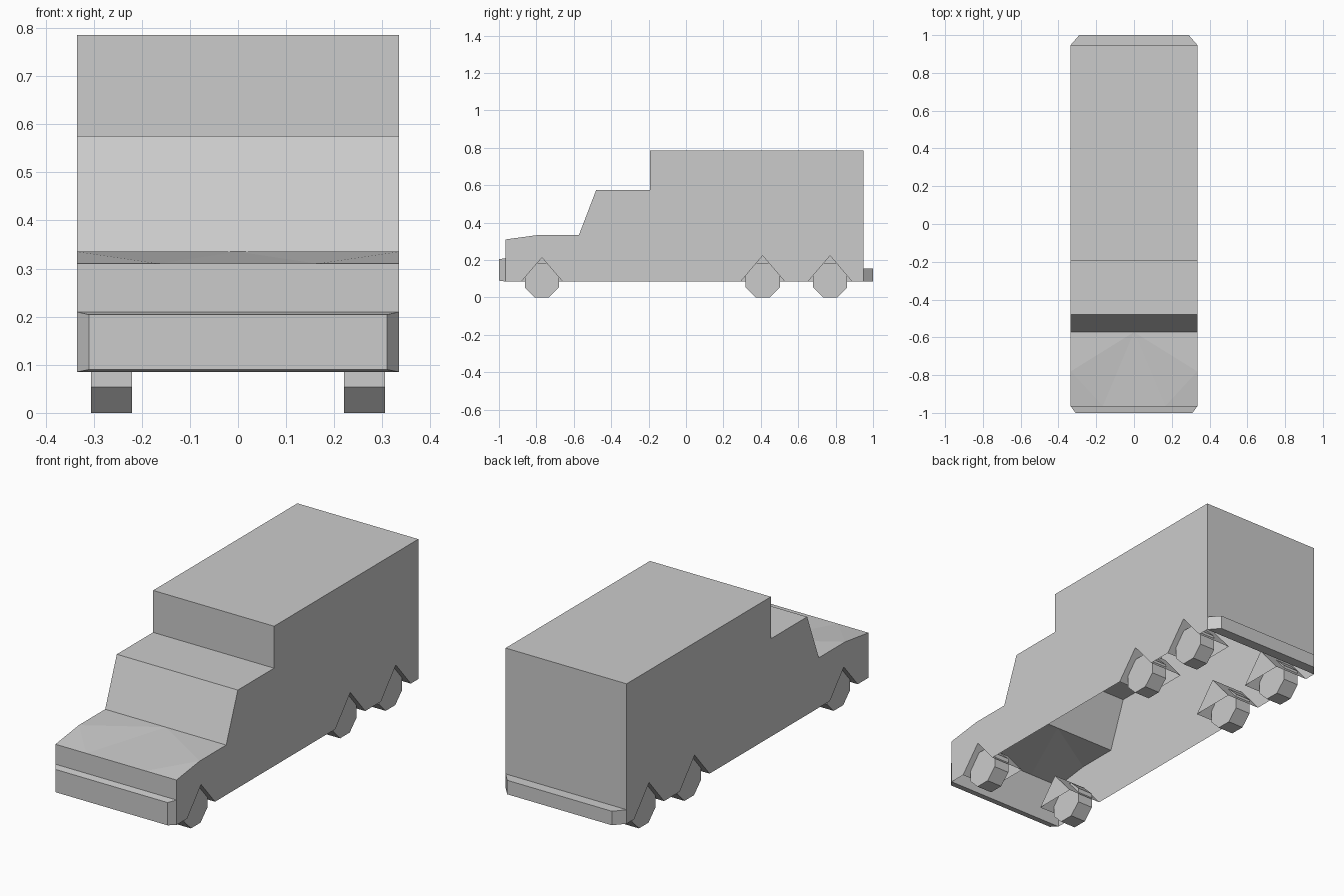
import bpy, bmesh, math

if "Cube" in bpy.data.objects:
    bpy.data.objects.remove(bpy.data.objects["Cube"])

W = 0.335      # half width of the body
FLOOR = 0.085  # bottom edge of the body
ARCH_IN = 0.15 # inner end of the wheel arches

# centre y, apex z, half width of each wheel arch
ARCHES = [(-0.77, 0.213, 0.11), (0.41, 0.223, 0.118), (0.77, 0.223, 0.118)]


def make_object(name, faces, mirror=True):
    """Build a mesh from faces given as coordinate lists, mirrored over x."""
    bm = bmesh.new()
    for face in faces:
        bm.faces.new([bm.verts.new(p) for p in face])
    bmesh.ops.remove_doubles(bm, verts=bm.verts, dist=0.0005)
    bmesh.ops.recalc_face_normals(bm, faces=bm.faces)
    mesh = bpy.data.meshes.new(name)
    bm.to_mesh(mesh)
    bm.free()
    obj = bpy.data.objects.new(name, mesh)
    bpy.context.collection.objects.link(obj)
    if mirror:
        obj.modifiers.new("mirror", 'MIRROR').use_axis[0] = True
    return obj


def strip(p, q, x0, x1):
    return [(x0, *p), (x1, *p), (x1, *q), (x0, *q)]


# Body shell, right half, open underneath
hood_front, hood_bend, hood_back = (-0.965, 0.31), (-0.78, 0.335), (-0.572, 0.335)
upper = [hood_back, (-0.48, 0.575), (-0.193, 0.575), (-0.193, 0.785),
         (0.948, 0.785), (0.948, FLOOR)]
outline = [(-0.965, FLOOR), hood_front, hood_bend] + upper
for y, z, h in reversed(ARCHES):
    outline += [(y + h, FLOOR), (y, z), (y - h, FLOOR)]

shell = [[(W, *p) for p in outline]]
shell += [strip(p, q, 0, W) for p, q in zip(upper, upper[1:])]

# Nose and fan-shaped hood
mid = (0.165, *hood_front)
corner, bend = (W, *hood_front), (W, *hood_bend)
centre = (0, *hood_back)
shell += [
    [(0, -0.965, FLOOR), (W, -0.965, FLOOR), corner, mid, (0, *hood_front)],
    [centre, (W, *hood_back), bend],
    [centre, bend, mid],
    [bend, corner, mid],
    [centre, mid, (0, *hood_front)],
]

# Wheel arch pockets
for y, z, h in ARCHES:
    front, top, back = (y - h, FLOOR), (y, z), (y + h, FLOOR)
    shell += [strip(front, top, ARCH_IN, W), strip(top, back, ARCH_IN, W),
              [(ARCH_IN, *p) for p in (front, top, back)]]
make_object("body", shell)


# Bumpers with chamfered ends
def bumper(name, y_in, y_out, x_out, z_in, z_out):
    inner = [(-W, y_in, z_in[0]), (W, y_in, z_in[0]), (W, y_in, z_in[1]), (-W, y_in, z_in[1])]
    outer = [(-x_out, y_out, z_out[0]), (x_out, y_out, z_out[0]),
             (x_out, y_out, z_out[1]), (-x_out, y_out, z_out[1])]
    sides = [[inner[i], inner[(i + 1) % 4], outer[(i + 1) % 4], outer[i]] for i in range(4)]
    make_object(name, [inner, outer] + sides, mirror=False)


bumper("front_bumper", -0.965, -1.0, 0.31, (FLOOR, 0.21), (0.09, 0.204))
bumper("rear_bumper", 0.948, 1.0, 0.29, (FLOOR, 0.155), (FLOOR, 0.155))

# Eight-sided wheels standing on a flat
R = 0.0915
for name, y in zip(("front", "middle", "rear"), (a[0] for a in ARCHES)):
    ring = []
    for i in range(8):
        a = math.radians(22.5 + 45 * i)
        r = R / math.cos(math.radians(22.5))
        ring.append((y + r * math.cos(a), R + r * math.sin(a)))
    faces = [[(x, *p) for p in ring] for x in (0.22, 0.305)]
    faces += [strip(ring[i], ring[(i + 1) % 8], 0.22, 0.305) for i in range(8)]
    make_object(name + "_wheels", faces)
